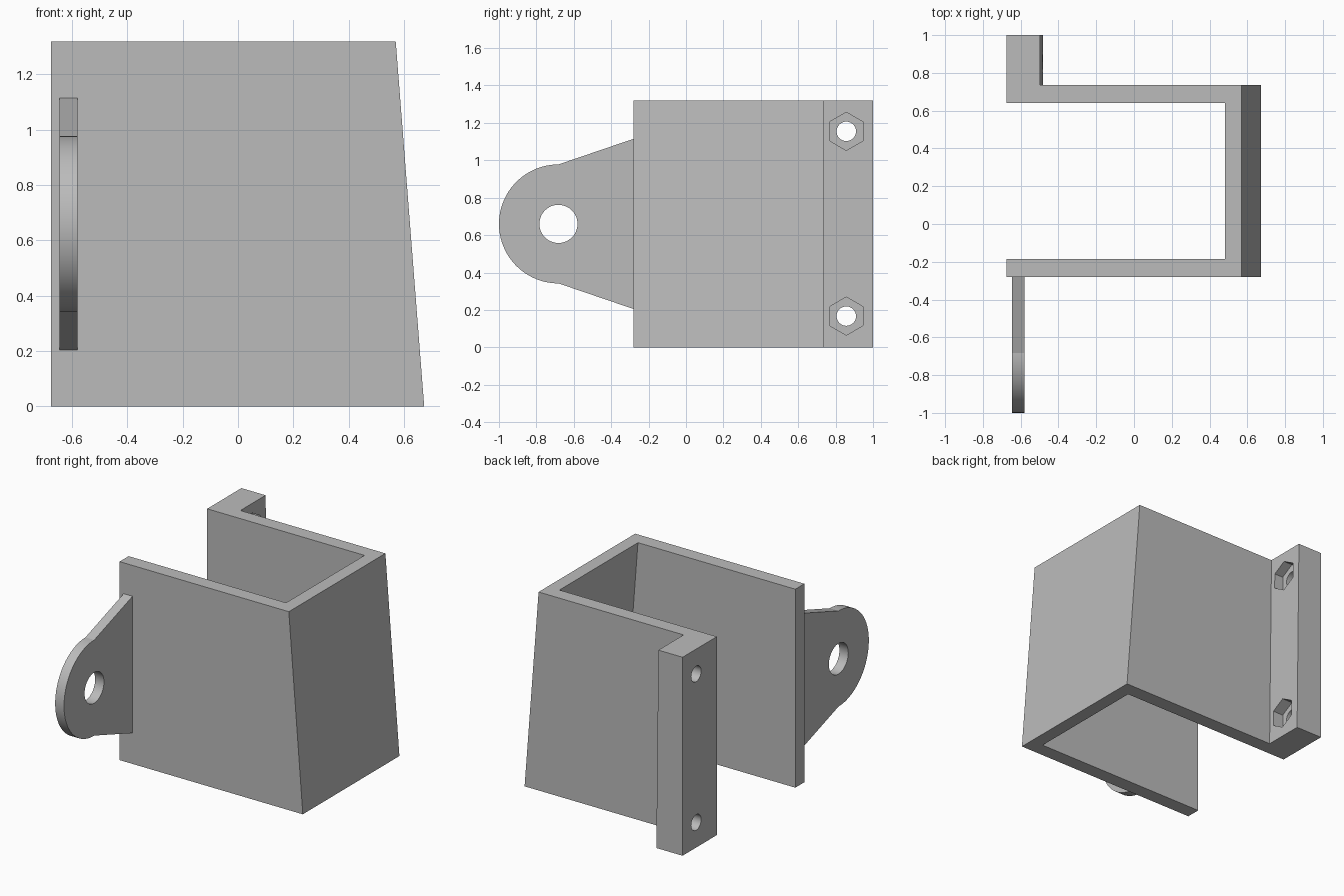
import bpy
import bmesh
from math import sin, cos, pi, radians

cube = bpy.data.objects.get("Cube")
if cube:
    bpy.data.objects.remove(cube, do_unlink=True)

grey = bpy.data.materials.new("plain grey")
grey.use_nodes = True
colour = (0.5, 0.5, 0.5, 1)
grey.diffuse_color = colour
grey.node_tree.nodes["Principled BSDF"].inputs["Base Color"].default_value = colour


def loft(name, start, end):
    """Closed solid between two matching rings of points."""
    bm = bmesh.new()
    a = [bm.verts.new(p) for p in start]
    b = [bm.verts.new(p) for p in end]
    bm.faces.new(a)
    bm.faces.new(b)
    for i in range(len(a)):
        j = (i + 1) % len(a)
        bm.faces.new((a[i], a[j], b[j], b[i]))
    bmesh.ops.recalc_face_normals(bm, faces=bm.faces)
    mesh = bpy.data.meshes.new(name)
    bm.to_mesh(mesh)
    bm.free()
    mesh.materials.append(grey)
    obj = bpy.data.objects.new(name, mesh)
    bpy.context.collection.objects.link(obj)
    return obj


def prism(name, outline, x0, x1):
    """Side outline in (y, z) extruded along x."""
    return loft(name, [(x0, y, z) for y, z in outline],
                [(x1, y, z) for y, z in outline])


def arc(y, z, r, n, first=0.0, sweep=2 * pi, closed=True):
    steps = n if closed else n - 1
    return [(y + r * cos(first + sweep * i / steps),
             z + r * sin(first + sweep * i / steps)) for i in range(n)]


def activate(obj):
    bpy.ops.object.select_all(action='DESELECT')
    obj.select_set(True)
    bpy.context.view_layer.objects.active = obj


def cut(obj, cutter):
    cutter.hide_render = True
    mod = obj.modifiers.new("cut", 'BOOLEAN')
    mod.operation = 'DIFFERENCE'
    mod.solver = 'EXACT'
    mod.object = cutter
    activate(obj)
    bpy.ops.object.modifier_apply(modifier=mod.name)
    bpy.data.objects.remove(cutter, do_unlink=True)


HEIGHT = 1.32
LEFT = -0.675


def bracket_ring(z, outer, inner, flange):
    plan = [(LEFT, -0.28), (outer, -0.28), (outer, 0.735), (flange, 0.735),
            (flange, 1.0), (LEFT, 1.0), (LEFT, 0.64), (inner, 0.64),
            (inner, -0.185), (LEFT, -0.185)]
    return [(x, y, z) for x, y in plan]


# U-shaped bracket with a leaning end wall and a bolt flange
bracket = loft("bracket", bracket_ring(0, 0.673, 0.585, -0.482),
               bracket_ring(HEIGHT, 0.57, 0.483, -0.497))

# bolt holes with hexagonal nut pockets
for z in (0.167, 1.155):
    cut(bracket, prism("nut_pocket", arc(0.857, z, 0.102, 6, pi / 2), -0.56, -0.4))
    cut(bracket, prism("bolt_hole", arc(0.857, z, 0.052, 32), -0.8, -0.3))

# rounded pivot lug on the front wall
MID = HEIGHT / 2
outline = arc(-0.682, MID, 0.318, 49, pi / 2, pi, closed=False)
outline += [(-0.28, MID - 0.455), (-0.27, MID - 0.455),
            (-0.27, MID + 0.455), (-0.28, MID + 0.455)]
lug = prism("pivot_lug", outline, -0.645, -0.58)
cut(lug, prism("pivot_hole", arc(-0.682, MID, 0.102, 48), -0.8, -0.4))

for obj in (bracket, lug):
    activate(obj)
    bpy.ops.object.shade_smooth_by_angle(angle=radians(14))
